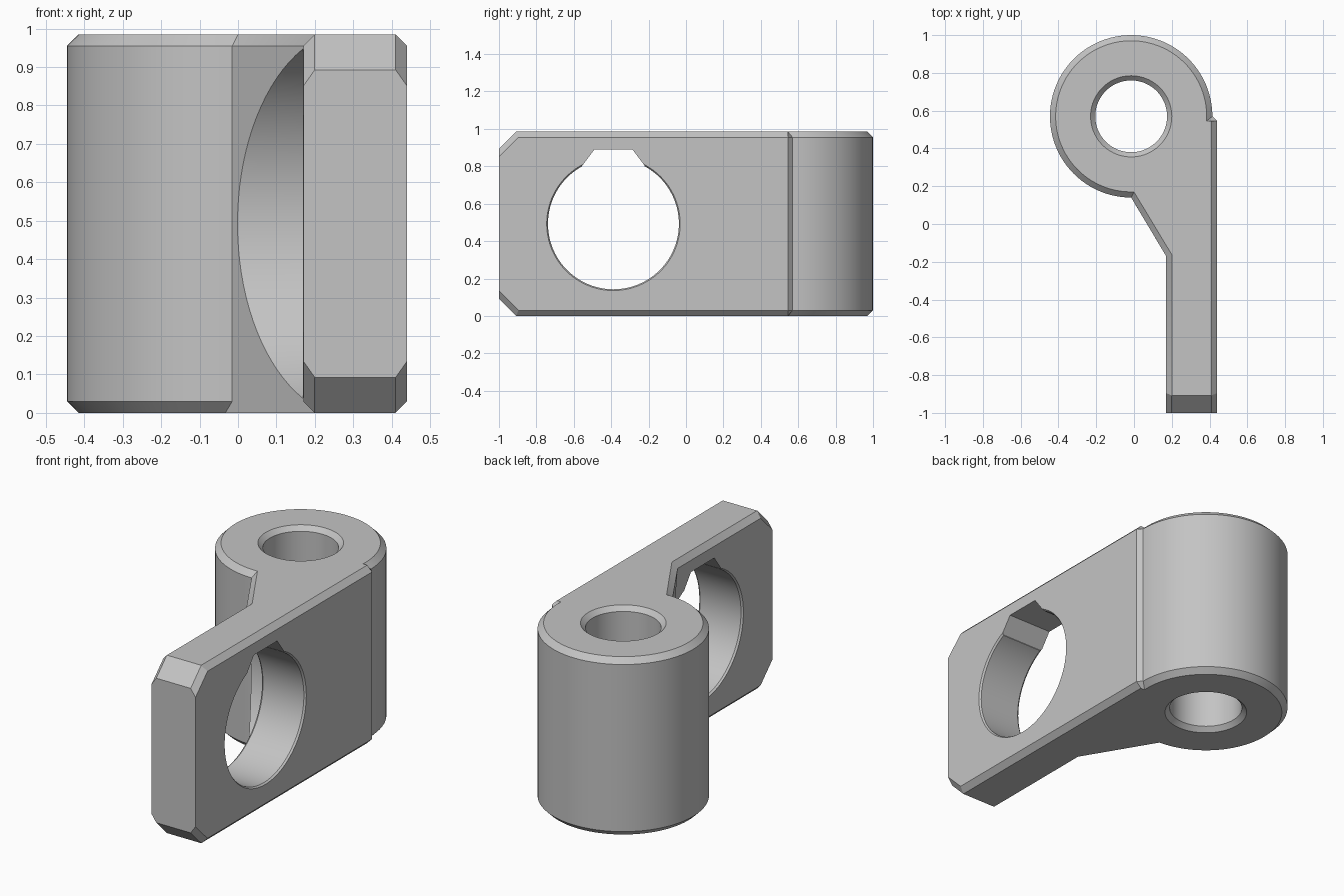
import bpy, bmesh, math
from mathutils import Vector

if "Cube" in bpy.data.objects:
    bpy.data.objects.remove(bpy.data.objects["Cube"])

H, C = 0.985, 0.03                 # height and edge chamfer
BX, BY, R = -0.015, 0.57, 0.43     # boss centre and radius
HY, HZ = -0.388, 0.4925            # centre of the cross hole

grey = bpy.data.materials.new("grey metal")
grey.diffuse_color = (0.55, 0.55, 0.55, 1)
grey.use_nodes = True
grey.node_tree.nodes["Principled BSDF"].inputs["Base Color"].default_value = grey.diffuse_color


def finish(name, bm):
    bmesh.ops.recalc_face_normals(bm, faces=bm.faces)
    me = bpy.data.meshes.new(name)
    bm.to_mesh(me)
    bm.free()
    me.materials.append(grey)
    ob = bpy.data.objects.new(name, me)
    bpy.context.collection.objects.link(ob)
    return ob


def loft(name, rings):
    """Skin closed rings of equal length and cap both ends."""
    bm = bmesh.new()
    loops = [[bm.verts.new(p) for p in ring] for ring in rings]
    n = len(loops[0])
    for a, b in zip(loops, loops[1:]):
        for i in range(n):
            j = (i + 1) % n
            bm.faces.new((a[i], a[j], b[j], b[i]))
    bm.faces.new(loops[0][::-1])
    bm.faces.new(loops[-1])
    return finish(name, bm)


def round_cutter(name, profile, along_x):
    """Turned cutter from (position, radius) pairs, along x or z."""
    rings = []
    for t, r in profile:
        ang = [2 * math.pi * i / 96 for i in range(96)]
        if along_x:
            rings.append([(t, HY + r * math.cos(a), HZ + r * math.sin(a)) for a in ang])
        else:
            rings.append([(BX + r * math.cos(a), BY + r * math.sin(a), t) for a in ang])
    return loft(name, rings)


def arc(r, start, end, n=72):
    return [(BX + r * math.cos(math.radians(start + (end - start) * i / n)),
             BY + r * math.sin(math.radians(start + (end - start) * i / n)))
            for i in range(n)]


# Plan outline: full size, top chamfer, bottom chamfer (web stays sharp below)
full = [(0.17, -1), (0.44, -1), (0.44, 0.545)] + arc(R, 0, 270) + [(BX, 0.14), (0.17, -0.17)]
inner = [(0.2, -1), (0.41, -1), (0.41, 0.545)] + arc(R - C, -3.6, 270)
top = inner + [(0.0, 0.17), (0.2, -0.162)]
bottom = inner + [(-0.033, 0.17), (0.2, -0.22)]
bracket = loft("bracket", [[(x, y, z) for x, y in ring] for ring, z in
                           ((bottom, 0), (full, C), (full, H - C), (top, H))])

# Slanted corners at the free end of the plate, with chamfered edges
bm = bmesh.new()
bm.from_mesh(bracket.data)
for s in (1, -1):
    z_mid = H / 2
    cuts = [((0.3, -1, z_mid + s * 0.4), (0, -1, s)),
            ((0.44, -1, z_mid + s * 0.358), (math.sqrt(2), -1, s)),
            ((0.17, -1, z_mid + s * 0.358), (-math.sqrt(2), -1, s))]
    for co, no in cuts:
        bmesh.ops.bisect_plane(bm, geom=bm.verts[:] + bm.edges[:] + bm.faces[:],
                               plane_co=co, plane_no=Vector(no).normalized(),
                               clear_outer=True, dist=1e-5)
        bmesh.ops.holes_fill(bm, edges=bm.edges[:], sides=0)
bmesh.ops.recalc_face_normals(bm, faces=bm.faces)
bm.to_mesh(bracket.data)
bm.free()

# Cutters: web relief, chamfered cross hole, key notch, chamfered boss bore
notch = [(-0.167, 0.6), (0.167, 0.6), (0.167, 0.803), (0.102, 0.89), (-0.102, 0.89), (-0.167, 0.803)]
cutters = [
    round_cutter("web_relief", [(-0.3, 0.505), (0.169, 0.505)], True),
    round_cutter("cross_hole", [(0.16, 0.364), (0.18, 0.35), (0.43, 0.35), (0.45, 0.364)], True),
    loft("key_notch", [[(x, HY + y, z) for y, z in notch] for x in (0.1, 0.5)]),
    round_cutter("boss_bore", [(-0.025, 0.24), (0.025, 0.19), (H - 0.025, 0.19), (H + 0.025, 0.24)], False),
]
bpy.context.view_layer.objects.active = bracket
bracket.select_set(True)
for cutter in cutters:
    cutter.hide_render = True
    mod = bracket.modifiers.new(cutter.name, 'BOOLEAN')
    mod.operation = 'DIFFERENCE'
    mod.solver = 'EXACT'
    mod.object = cutter
    bpy.ops.object.modifier_apply(modifier=mod.name)
    bpy.data.objects.remove(cutter)

bpy.ops.object.shade_smooth_by_angle(angle=math.radians(25))
